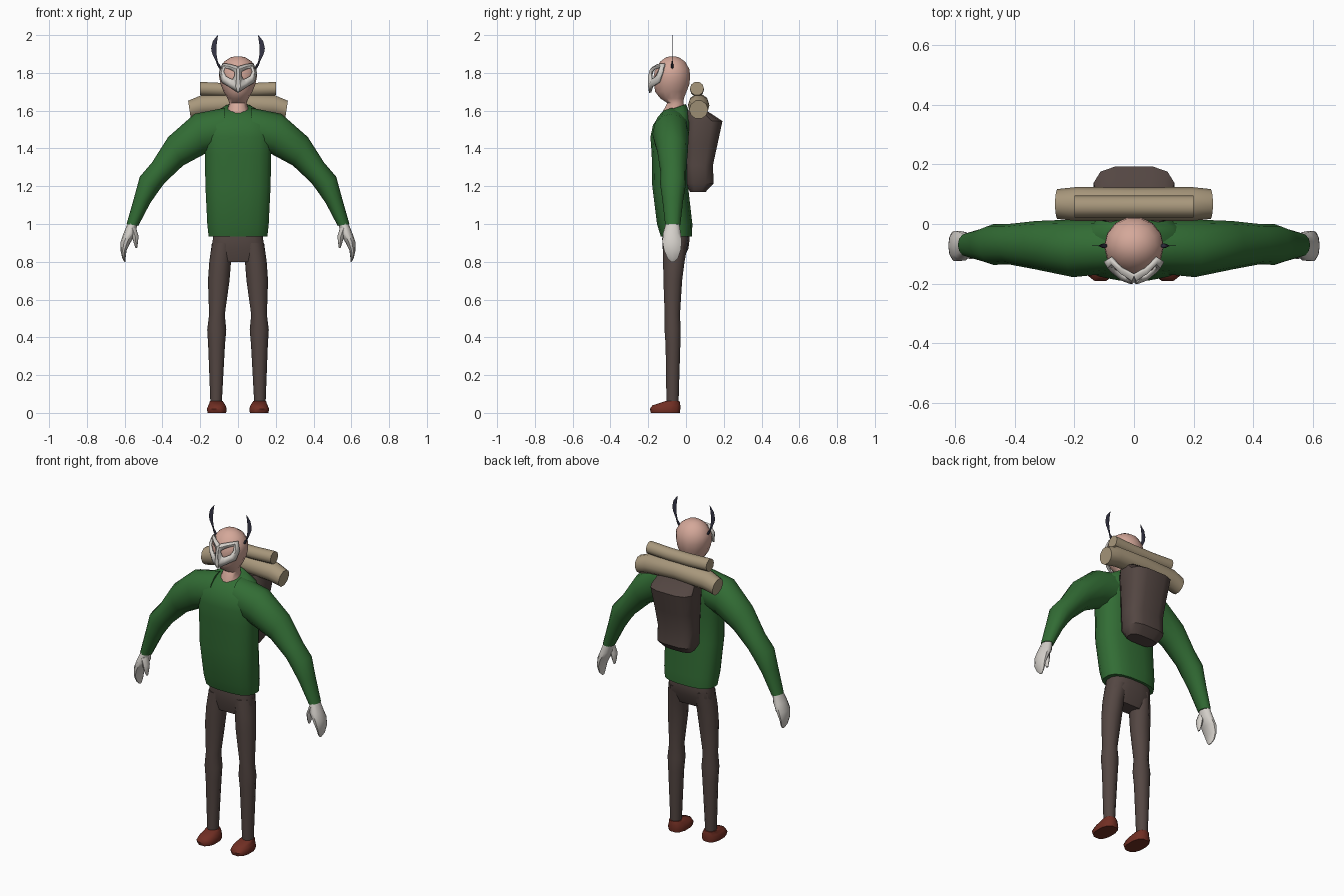
import bpy, bmesh, math
from mathutils import Vector


def material(name, rgb):
    m = bpy.data.materials.new(name)
    m.diffuse_color = (*rgb, 1)
    return m


GREEN = material("green wool", (0.032, 0.152, 0.035))
BROWN = material("dark brown cloth", (0.088, 0.062, 0.055))
SKIN = material("skin", (0.66, 0.39, 0.32))
WHITE = material("bone white", (0.66, 0.63, 0.59))
RED = material("red brown leather", (0.165, 0.028, 0.017))
TAN = material("tan canvas", (0.39, 0.31, 0.2))
NAVY = material("dark horn", (0.035, 0.035, 0.06))


def ring(c, u, v, n=12, p=1.0):
    """Closed (super)ellipse around c with half axes u and v; p < 1 is boxier."""
    c, u, v = Vector(c), Vector(u), Vector(v)
    pts = []
    for i in range(n):
        a = 2 * math.pi * (i + 0.5 * (p < 1)) / n
        co, si = math.cos(a), math.sin(a)
        pts.append(c + u * math.copysign(abs(co) ** p, co) + v * math.copysign(abs(si) ** p, si))
    return pts


def level(z, x0, x1, y0, y1, n=12, p=1.0, tilt=0.0):
    """Horizontal ring from its x and y extents; tilt raises the back."""
    return ring(((x0 + x1) / 2, (y0 + y1) / 2, z), ((x1 - x0) / 2, 0, 0),
                (0, (y1 - y0) / 2, tilt), n, p)


def loft(name, rings, mat, mirror=False, cap=True, angle=50):
    bm = bmesh.new()
    loops = [[bm.verts.new(p) for p in r] for r in rings]
    for a, b in zip(loops, loops[1:]):
        for i in range(len(a)):
            j = (i + 1) % len(a)
            bm.faces.new((a[i], a[j], b[j], b[i]))
    if cap:
        bm.faces.new(loops[0])
        bm.faces.new(loops[-1])
    return finish(name, bm, mat, mirror, angle)


def finish(name, bm, mat, mirror=False, angle=50):
    bmesh.ops.recalc_face_normals(bm, faces=bm.faces)
    me = bpy.data.meshes.new(name)
    bm.to_mesh(me)
    bm.free()
    me.materials.append(mat)
    ob = bpy.data.objects.new(name, me)
    bpy.context.collection.objects.link(ob)
    bpy.ops.object.select_all(action='DESELECT')
    ob.select_set(True)
    bpy.context.view_layer.objects.active = ob
    bpy.ops.object.shade_smooth_by_angle(angle=math.radians(angle))
    if mirror:
        ob.modifiers.new("mirror", 'MIRROR')
    return ob


# Sweater body: z, half width, front y, back y, tilt
loft("sweater_body", [level(z, -w, w, f, b, 16, 0.75, t) for z, w, f, b, t in [
    (0.935, 0.158, -0.135, 0.033, 0), (1.0, 0.165, -0.155, 0.035, 0),
    (1.2, 0.175, -0.18, 0.012, 0), (1.37, 0.178, -0.183, 0.015, 0),
    (1.46, 0.183, -0.19, 0.025, 0), (1.53, 0.18, -0.176, 0.03, 0.005),
    (1.58, 0.145, -0.145, 0.02, 0.012), (1.615, 0.075, -0.115, 0.0, 0.02)]], GREEN)

# Sleeves: top x, top z, bottom x, bottom z, front y, back y
sleeve = []
for tx, tz, bx, bz, f, b in [
        (0.07, 1.615, 0.08, 1.40, -0.165, 0.015), (0.23, 1.583, 0.178, 1.37, -0.178, 0.015),
        (0.37, 1.46, 0.29, 1.31, -0.152, 0.01), (0.455, 1.326, 0.386, 1.22, -0.135, 0.0),
        (0.52, 1.25, 0.42, 1.175, -0.137, 0.0), (0.55, 1.14, 0.465, 1.11, -0.125, -0.015),
        (0.59, 1.0, 0.528, 0.99, -0.11, -0.03)]:
    sleeve.append(ring(((tx + bx) / 2, (f + b) / 2, (tz + bz) / 2),
                       ((tx - bx) / 2, 0, (tz - bz) / 2), (0, (b - f) / 2, 0)))
loft("sleeve", sleeve, GREEN, mirror=True)

# Mitten hands: z, inner x, outer x, front y, back y
loft("hand", [level(z, *e, 10) for z, *e in [
    (1.015, 0.532, 0.58, -0.105, -0.036), (0.95, 0.54, 0.606, -0.124, -0.025),
    (0.905, 0.567, 0.622, -0.127, -0.02), (0.86, 0.59, 0.622, -0.118, -0.026),
    (0.82, 0.595, 0.613, -0.1, -0.04), (0.80, 0.595, 0.602, -0.08, -0.06)]], WHITE, mirror=True)
loft("thumb", [level(z, *e, 8) for z, *e in [
    (0.98, 0.54, 0.58, -0.115, -0.06), (0.935, 0.526, 0.562, -0.118, -0.07),
    (0.90, 0.53, 0.552, -0.112, -0.076), (0.872, 0.534, 0.543, -0.1, -0.085)]], WHITE, mirror=True)

# Trousers
loft("trouser_seat", [level(z, -w, w, f, b, 16, 0.75) for z, w, f, b in [
    (0.97, 0.13, -0.125, 0.015), (0.92, 0.135, -0.127, 0.02),
    (0.87, 0.143, -0.125, 0.014), (0.80, 0.13, -0.105, -0.02)]], BROWN)
loft("trouser_leg", [level(z, *e, 10) for z, *e in [
    (0.90, 0.02, 0.138, -0.124, 0.014), (0.80, 0.037, 0.152, -0.124, -0.005),
    (0.70, 0.045, 0.159, -0.122, -0.018), (0.52, 0.07, 0.153, -0.115, -0.03),
    (0.44, 0.062, 0.163, -0.116, -0.026), (0.36, 0.069, 0.158, -0.11, -0.028),
    (0.05, 0.086, 0.146, -0.105, -0.038)]], BROWN, mirror=True)

# Shoes
loft("shoe", [level(z, *e, 12, 0.8) for z, *e in [
    (0.0, 0.062, 0.162, -0.188, -0.03), (0.02, 0.058, 0.167, -0.194, -0.028),
    (0.04, 0.065, 0.158, -0.18, -0.028), (0.052, 0.073, 0.152, -0.14, -0.03),
    (0.062, 0.08, 0.15, -0.112, -0.033)]], RED, mirror=True)

# Neck and bald head: z, half width, front y, back y
loft("head_and_neck", [level(z, -w, w, f, b, 14) for z, w, f, b in [
    (1.56, 0.062, -0.13, 0.0), (1.60, 0.058, -0.122, -0.002), (1.64, 0.046, -0.1, -0.012),
    (1.665, 0.055, -0.138, -0.01), (1.70, 0.076, -0.165, 0.005), (1.74, 0.092, -0.172, 0.02),
    (1.78, 0.1, -0.175, 0.025), (1.82, 0.098, -0.165, 0.02), (1.86, 0.073, -0.138, -0.003),
    (1.882, 0.04, -0.108, -0.036), (1.888, 0.012, -0.083, -0.06)]], SKIN)

# Beaked mask: half outline and eye hole, wrapped around the face
outline = [(0, 1.83), (0.04, 1.842), (0.078, 1.848), (0.096, 1.80),
           (0.083, 1.75), (0.04, 1.725), (0, 1.695), (0, 1.77)]
eye = [(0.015, 1.805), (0.04, 1.82), (0.068, 1.826), (0.075, 1.805),
       (0.062, 1.78), (0.04, 1.768), (0.025, 1.764), (0.015, 1.785)]


def wrap(x, z, out):
    return (x, -0.19 - out + 7.2 * x * x + 0.8 * max(0, z - 1.805), z)


rim = [((a + c) / 2, (b + d) / 2) for (a, b), (c, d) in zip(outline, eye)]
mask = loft("mask", [[wrap(x, z, 0.0) for x, z in outline],
                     [wrap(x, z, 0.006) for x, z in rim],
                     [wrap(x, z, -0.006) for x, z in eye]], WHITE, mirror=True, cap=False)
solid = mask.modifiers.new("thickness", 'SOLIDIFY')
solid.thickness, solid.offset = 0.012, 0

# Paper-thin curved horns with small pointed sockets
outer = [(0.096, 1.815), (0.117, 1.86), (0.138, 1.905), (0.142, 1.93), (0.134, 1.967), (0.108, 2.0)]
inner = [(0.093, 1.82), (0.108, 1.865), (0.114, 1.9), (0.115, 1.93), (0.111, 1.965), (0.106, 1.998)]
loft("horn", [[(ox, -0.073, oz), ((ox + ix) / 2, -0.0745, (oz + iz) / 2), (ix, -0.073, iz),
               ((ox + ix) / 2, -0.0715, (oz + iz) / 2)]
              for (ox, oz), (ix, iz) in zip(outer, inner)], NAVY, mirror=True)
loft("horn_socket", [level(z, x - r, x + r, -0.073 - r, -0.073 + r, 6) for z, x, r in [
    (1.825, 0.094, 0.007), (1.84, 0.102, 0.008), (1.868, 0.117, 0.002)]], NAVY, mirror=True)

# Backpack
loft("backpack", [level(z, -w, w, f, b, 12, 0.6) for z, w, f, b in [
    (1.17, 0.09, 0.02, 0.105), (1.215, 0.118, -0.005, 0.148), (1.31, 0.118, -0.01, 0.144),
    (1.42, 0.125, -0.01, 0.168), (1.545, 0.138, -0.01, 0.195), (1.60, 0.12, 0.0, 0.11)]],
    BROWN, angle=40)


# Rolled bedding, lofted along x
def roll(name, stations, y):
    loft(name, [ring((x, y, z), (0, r, 0), (lean * r, 0, r), 10) for x, z, r, lean in stations],
         TAN, angle=50)


roll("large_bedroll", [(s * x, z, r, s * lean) for s, x, z, r, lean in [
    (-1, 0.257, 1.605, 0.05, 0.15), (-1, 0.19, 1.627, 0.057, 0.1), (1, 0, 1.635, 0.055, 0),
    (1, 0.19, 1.627, 0.057, 0.1), (1, 0.257, 1.605, 0.05, 0.15)]], 0.067)
roll("small_bedroll", [(x, z, 0.037, 0) for x, z in [
    (-0.2, 1.717), (-0.07, 1.711), (0.07, 1.711), (0.2, 1.717)]], 0.058)
